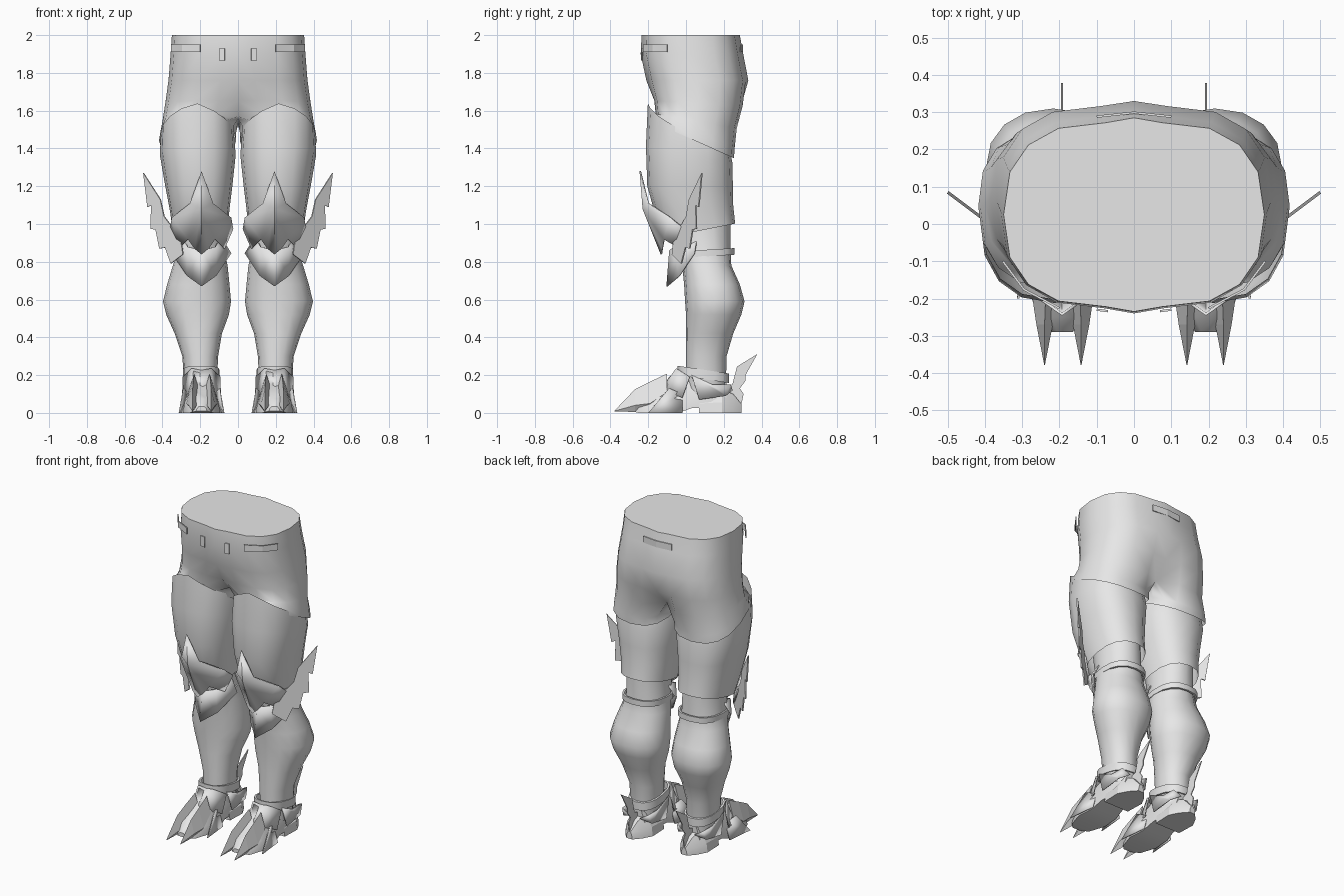
import bpy, bmesh, math

if "Cube" in bpy.data.objects:
    bpy.data.objects.remove(bpy.data.objects["Cube"])

grey = bpy.data.materials.new("plain grey")
grey.diffuse_color = (0.8, 0.8, 0.8, 1)
grey.use_nodes = True
grey.node_tree.nodes["Principled BSDF"].inputs["Base Color"].default_value = grey.diffuse_color
LEG = 0.193   # x of the leg centre line


def finish(name, bm, angle=40, thick=0):
    """Mesh to object, optional thickness, mirrored to the other leg."""
    bmesh.ops.recalc_face_normals(bm, faces=bm.faces)
    me = bpy.data.meshes.new(name)
    bm.to_mesh(me)
    bm.free()
    me.materials.append(grey)
    ob = bpy.data.objects.new(name, me)
    bpy.context.collection.objects.link(ob)
    bpy.ops.object.select_all(action='DESELECT')
    ob.select_set(True)
    bpy.context.view_layer.objects.active = ob
    if angle:
        bpy.ops.object.shade_smooth_by_angle(angle=math.radians(angle))
    if thick:
        s = ob.modifiers.new("thickness", 'SOLIDIFY')
        s.thickness, s.offset = thick, 0
    m = ob.modifiers.new("other side", 'MIRROR')
    m.use_clip = True
    m.merge_threshold = 0.0005
    return ob


def skin(bm, rings, closed=True):
    """Quads between successive rows of points."""
    rows = [[bm.verts.new(p) for p in r] for r in rings]
    for a, b in zip(rows, rows[1:]):
        n = len(a)
        for i in range(n if closed else n - 1):
            j = (i + 1) % n
            bm.faces.new((a[i], a[j], b[j], b[i]))
    return rows


def ring(z, tilt, x0, x1, y0, y1, mid=1, n=16, power=0.8, peak=0):
    """Rounded ring; x is held at the centre plane, z tilts with y."""
    pts = []
    edge = math.sin(math.radians(112.5)) ** power
    for k in range(n):
        t = 2 * math.pi * k / n
        c, s = math.cos(t), math.sin(t)
        c, s = (math.copysign(abs(v) ** power, v) if abs(v) > 1e-6 else 0 for v in (c, s))
        x = (x0 + x1) / 2 + c * (x1 - x0) / 2
        if x0 <= -0.1:   # depth at the middle of the hips
            s *= mid / edge if x <= 0 else 0.95
        y = (y0 + y1) / 2 + s * (y1 - y0) / 2
        rise = peak * max(0, 1 - abs(x - 0.23) / 0.18) if y < 0 else 0
        pts.append((max(0, x), y, z + tilt * (y - 0.05) + rise))
    return pts


def loft(name, table, cap_top=False, cap_bottom=False, peak=0, thick=0, power=0.8):
    bm = bmesh.new()
    rows = skin(bm, [ring(*r, power=power, peak=peak if i == 0 else 0)
                     for i, r in enumerate(table)])
    if cap_top:
        bm.faces.new(rows[0])
    if cap_bottom:
        bm.faces.new(rows[-1])
    # no inner wall on the centre plane
    wall = [f for f in bm.faces if all(v.co.x < 1e-5 for v in f.verts)]
    bmesh.ops.delete(bm, geom=wall, context='FACES')
    return finish(name, bm, thick=thick)


def plate(name, half, faces, thick=0.008, angle=30):
    """Plate symmetric about the leg's centre, from one half (dx, y, z)."""
    bm = bmesh.new()
    for s in (1, -1):
        vs = [bm.verts.new((LEG + s * x, y, z)) for x, y, z in half]
        for f in faces:
            bm.faces.new([vs[i] for i in f])
    bmesh.ops.remove_doubles(bm, verts=bm.verts, dist=0.0005)
    return finish(name, bm, angle, thick)


# trousers: z, tilt, x0, x1, y0, y1, depth at the middle
loft("trousers", [
    (2.00, 0, -0.20, 0.350, -0.235, 0.285),
    (1.90, 0, -0.20, 0.357, -0.240, 0.303),
    (1.76, 0, -0.19, 0.368, -0.210, 0.330),
    (1.64, -.06, -0.18, 0.385, -0.180, 0.312, .92),
    (1.545, -.18, -0.17, 0.400, -0.172, 0.280, .62),
    (1.48, -.40, 0.010, 0.412, -0.170, 0.257),
    (1.44, -.45, 0.010, 0.418, -0.160, 0.254)], cap_top=True)

# thigh armour with a peaked upper edge
loft("thigh_armour", [
    (1.465, -.45, 0.022, 0.408, -0.202, 0.235),
    (1.36, -.20, 0.012, 0.414, -0.212, 0.246),
    (1.20, 0, 0.030, 0.385, -0.205, 0.248),
    (1.08, .10, 0.045, 0.362, -0.165, 0.250),
    (0.96, .20, 0.055, 0.345, -0.105, 0.260)], peak=0.065, power=.85)

# knee and calf
loft("calf", [
    (1.05, 0, 0.080, 0.315, -0.08, 0.235),
    (0.87, 0, 0.075, 0.315, -0.05, 0.235),
    (0.78, 0, 0.055, 0.345, -0.02, 0.240),
    (0.68, 0, 0.045, 0.375, -0.01, 0.285),
    (0.59, 0, 0.037, 0.397, -0.005, 0.310),
    (0.52, 0, 0.048, 0.380, 0.000, 0.293),
    (0.42, 0, 0.085, 0.335, 0.000, 0.250),
    (0.30, 0, 0.105, 0.295, 0.000, 0.215),
    (0.10, 0, 0.115, 0.280, 0.000, 0.210)], power=0.92)


def band(name, z0, z1, tilt, x0, x1, y0, y1):
    g = 0.012
    loft(name, [(z1, tilt, x0 + g, x1 - g, y0 + g, y1 - g), (z1, tilt, x0, x1, y0, y1),
                (z0, tilt, x0, x1, y0, y1),
                (z0, tilt, x0 + g, x1 - g, y0 + g, y1 - g)])


# straps and ankle cuff
band("knee_strap", 0.825, 0.86, 0.06, 0.064, 0.328, -0.055, 0.256)
band("ankle_cuff", 0.185, 0.235, -0.15, 0.098, 0.292, -0.045, 0.228)

# knee guard
plate("knee_guard",
      [(0, -.242, 1.28), (0, -.226, 1.08), (0, -.130, .84), (.060, -.200, 1.11),
       (.155, -.085, 1.035), (.165, -.01, .975), (.120, -.03, .87), (.070, -.115, .92),
       (.035, -.125, .87)],
      [(0, 1, 3), (1, 7, 4, 3), (4, 7, 6, 5), (1, 2, 8, 7)])
# lower knee plate
plate("lower_knee_plate",
      [(0, -.085, .86), (0, -.10, .67), (.075, -.035, .725), (.155, .045, .845),
       (.10, .06, .93), (.075, -.06, .88)],
      [(0, 1, 2, 5), (5, 2, 3, 4)])

# wing on the outside of the knee
bm = bmesh.new()
outline = [(.31, .97), (.36, 1.0), (.39, 1.04), (.41, 1.13), (.50, 1.27), (.478, 1.09),
           (.458, 1.10), (.462, .975), (.435, .97), (.415, .87), (.385, .875), (.355, .79),
           (.29, .84)]
bm.faces.new([bm.verts.new((x, 0.085 + 0.75 * (x - 0.5), z)) for x, z in outline])
finish("knee_wing", bm, 0, 0.008)


def along(name, sections, angle=40):
    """Loft along y: y, half width, bottom, top."""
    bm = bmesh.new()
    rows = skin(bm, [[(LEG + w * u, y, b + (t - b) * v) for u, v in
                      ((-1, 0), (-.92, .45), (-.45, 1), (.45, 1), (.92, .45), (1, 0))]
                     for y, w, b, t in sections])
    bm.faces.new(rows[0])
    bm.faces.new(rows[-1])
    finish(name, bm, angle)


along("foot", [(-.29, .028, .01, .035), (-.25, .065, .0, .075), (-.15, .098, 0, .125),
               (-.04, .090, 0, .185), (.03, .082, .025, .21), (.13, .082, .03, .20),
               (.215, .06, .02, .16)])
along("heel", [(.07, .088, 0, .11), (.19, .092, 0, .125), (.25, .06, 0, .10),
               (.295, .02, 0, .045)], 25)

# toe claws
for label, cx, out in (("inner", 0.142, -1), ("outer", 0.240, 1)):
    bm = bmesh.new()
    rows = skin(bm, [[(x0, y, t), (x0 + w, y, m), (x0, y, b), (x0 - w, y, m)]
                     for x0, y, w, t, m, b in
                     ((cx, -.378, .001, .012, .01, .008), (cx, -.27, .022, .125, .04, .005),
                      (cx - out * .003, -.19, .037, .165, .05, .005),
                      (cx - out * .008, -.10, .030, .208, .11, .07))])
    bm.faces.new(rows[0])
    bm.faces.new(rows[-1])
    finish(label + "_toe_claw", bm, 0)

# side toe spurs, instep and ankle guards
plate("side_spur", [(.07, -.02, .10), (.118, -.20, .0), (.10, -.02, .0), (.095, -.09, .13)],
      [(0, 3, 1, 2)], 0.006)
plate("instep_plate", [(0, -.085, .19), (0, -.13, .125), (.06, -.10, .115), (.095, -.02, .08),
                       (.098, .02, .19), (.05, -.05, .235), (0, -.045, .225)],
      [(0, 1, 2, 5, 6), (5, 2, 3, 4)], 0.006)
plate("ankle_guard", [(.095, .03, .20), (.102, .07, .07), (.098, .21, .09),
                      (.09, .235, .15), (.092, .14, .15), (.04, .245, .12)],
      [(0, 1, 2, 4), (4, 2, 3), (3, 2, 5)], 0.006)

# thin heel fin
bm = bmesh.new()
bm.faces.new([bm.verts.new((LEG, y, z)) for y, z in
              ((.20, .03), (.215, .14), (.245, .15), (.27, .245), (.378, .312), (.315, .20),
               (.315, .17), (.285, .13), (.305, .10), (.29, .03))])
finish("heel_fin", bm, 0, 0.006)


def strip(name, path, z0, z1):
    """Thin upright belt plate following (x, y) points."""
    bm = bmesh.new()
    skin(bm, [[(x, y, z) for x, y in path] for z in (z0, z1)], closed=False)
    finish(name, bm, 0, 0.006)


# belt pieces
strip("side_belt", [(.20, -.226), (.295, -.176), (.352, -.10)], 1.91, 1.95)
strip("front_buckle", [(.07, -.234), (.10, -.230)], 1.865, 1.93)
strip("back_belt", [(0, .299), (.10, .288)], 1.91, 1.95)
